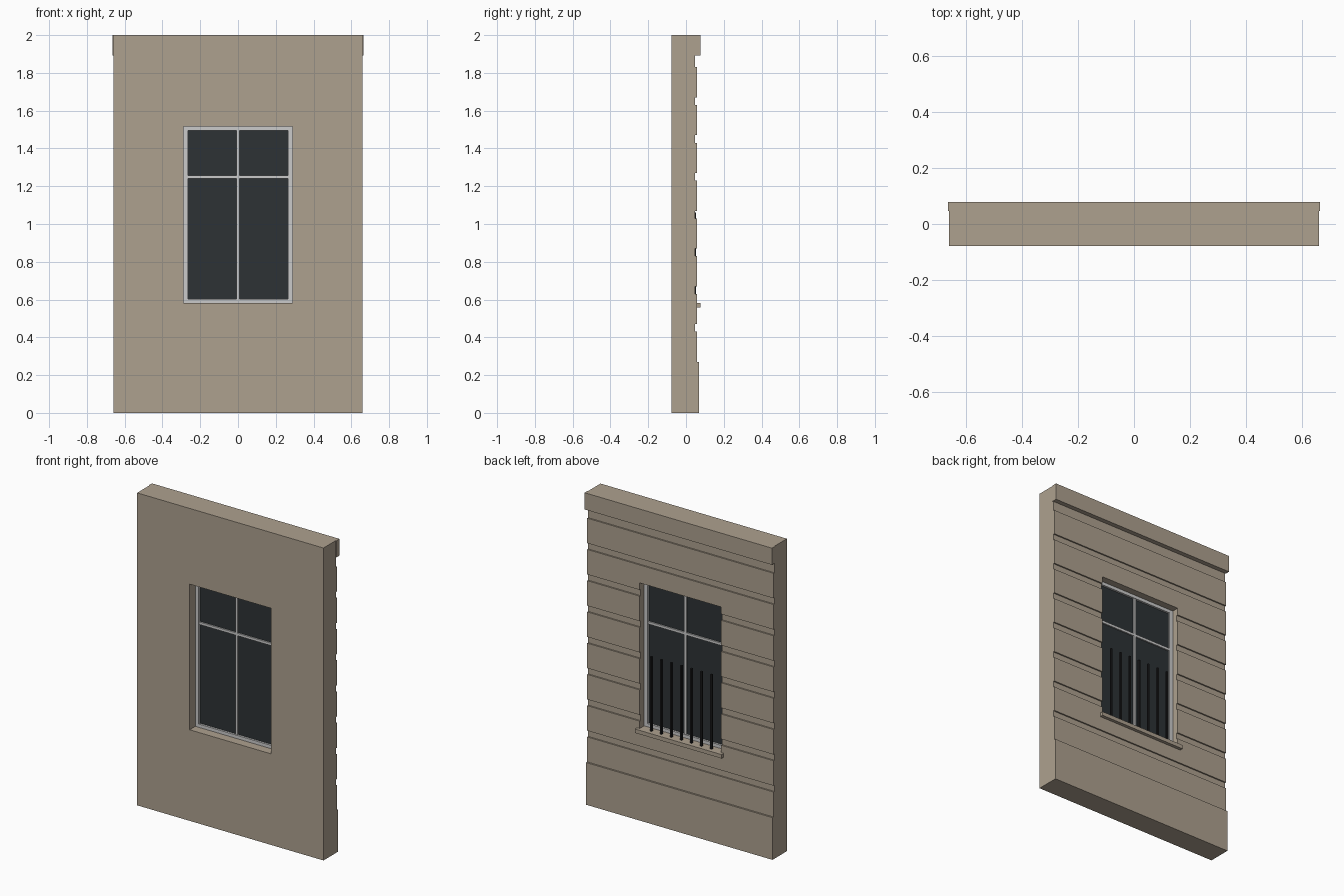
import bpy, bmesh

if "Cube" in bpy.data.objects:
    bpy.data.objects.remove(bpy.data.objects["Cube"])


def material(name, rgb):
    m = bpy.data.materials.new(name)
    m.diffuse_color = (*rgb, 1)
    m.use_nodes = True
    m.node_tree.nodes["Principled BSDF"].inputs["Base Color"].default_value = m.diffuse_color
    return m


PLASTER = material("plaster", (0.42, 0.355, 0.275))
PAINT = material("white_paint", (0.58, 0.58, 0.57))
GLASS = material("dark_glass", (0.026, 0.032, 0.036))
IRON = material("black_iron", (0.012, 0.012, 0.013))


def finish(name, bm, mat):
    bmesh.ops.recalc_face_normals(bm, faces=bm.faces[:])
    mesh = bpy.data.meshes.new(name)
    bm.to_mesh(mesh)
    bm.free()
    mesh.materials.append(mat)
    obj = bpy.data.objects.new(name, mesh)
    bpy.context.collection.objects.link(obj)
    return obj


def box(name, x, y, z, mat):
    """Box from three (min, max) ranges."""
    bm = bmesh.new()
    bmesh.ops.create_cube(bm, size=1)
    for v in bm.verts:
        v.co = [r[0] if c < 0 else r[1] for c, r in zip(v.co, (x, y, z))]
    return finish(name, bm, mat)


def ring(name, outer, inner, y, mat):
    """Rectangular frame; outer and inner are (half width, z min, z max)."""
    bm = bmesh.new()

    def loop(rect, yy):
        w, z0, z1 = rect
        return [bm.verts.new((px, yy, pz))
                for px, pz in ((-w, z0), (w, z0), (w, z1), (-w, z1))]

    loops = [loop(outer, y[0]), loop(inner, y[0]), loop(inner, y[1]), loop(outer, y[1])]
    for a, b in zip(loops, loops[1:] + loops[:1]):
        for i in range(4):
            j = (i + 1) % 4
            bm.faces.new((a[i], a[j], b[j], b[i]))
    return finish(name, bm, mat)


W = 0.66                            # wall half width
OW, OZ0, OZ1 = 0.288, 0.583, 1.515  # window opening
BACK = 0.048                        # back of the wall core

# Wall core with the window opening
ring("wall", (W, 0, 2), (OW, OZ0, OZ1), (-0.078, BACK), PLASTER)

# Horizontal rustication boards on the back, cut around the window
Y = (BACK - 0.002, 0.057)
for k in range(8):
    z0, z1 = 0.27 + 0.2 * k, 0.43 + 0.2 * k
    if z1 <= OZ0 or z0 >= OZ1:
        box("board", (-W, W), Y, (z0, z1), PLASTER)
        continue
    for x in ((-W, -OW), (OW, W)):
        box("board_side", x, Y, (z0, z1), PLASTER)
    if z0 < OZ0:
        box("board_below_window", (-OW, OW), Y, (z0, OZ0), PLASTER)
    if z1 > OZ1:
        box("board_above_window", (-OW, OW), Y, (OZ1, z1), PLASTER)

# Cornice, plinth and window sill
box("cornice", (-0.664, 0.664), (BACK - 0.002, 0.078), (1.893, 2), PLASTER)
box("plinth", (-W, W), (BACK - 0.002, 0.068), (0, 0.27), PLASTER)
box("sill", (-0.307, 0.307), (BACK - 0.002, 0.078), (0.558, OZ0), PLASTER)

# Window frame, glazing bars and glass
ring("window_frame", (OW, OZ0, OZ1), (0.264, 0.604, 1.494), (-0.02, 0.012), PAINT)
box("mullion", (-0.008, 0.008), (-0.016, 0.008), (0.604, 1.494), PAINT)
box("transom", (-0.264, 0.264), (-0.016, 0.008), (1.24, 1.256), PAINT)
box("glass", (-0.27, 0.27), (-0.007, -0.001), (0.598, 1.5), GLASS)

# Upright iron guard bars behind the window
for i in range(-3, 4):
    cx = i * 0.071
    box("guard_bar", (cx - 0.006, cx + 0.006), (0.04, 0.052), (OZ0, 1.06), IRON)
